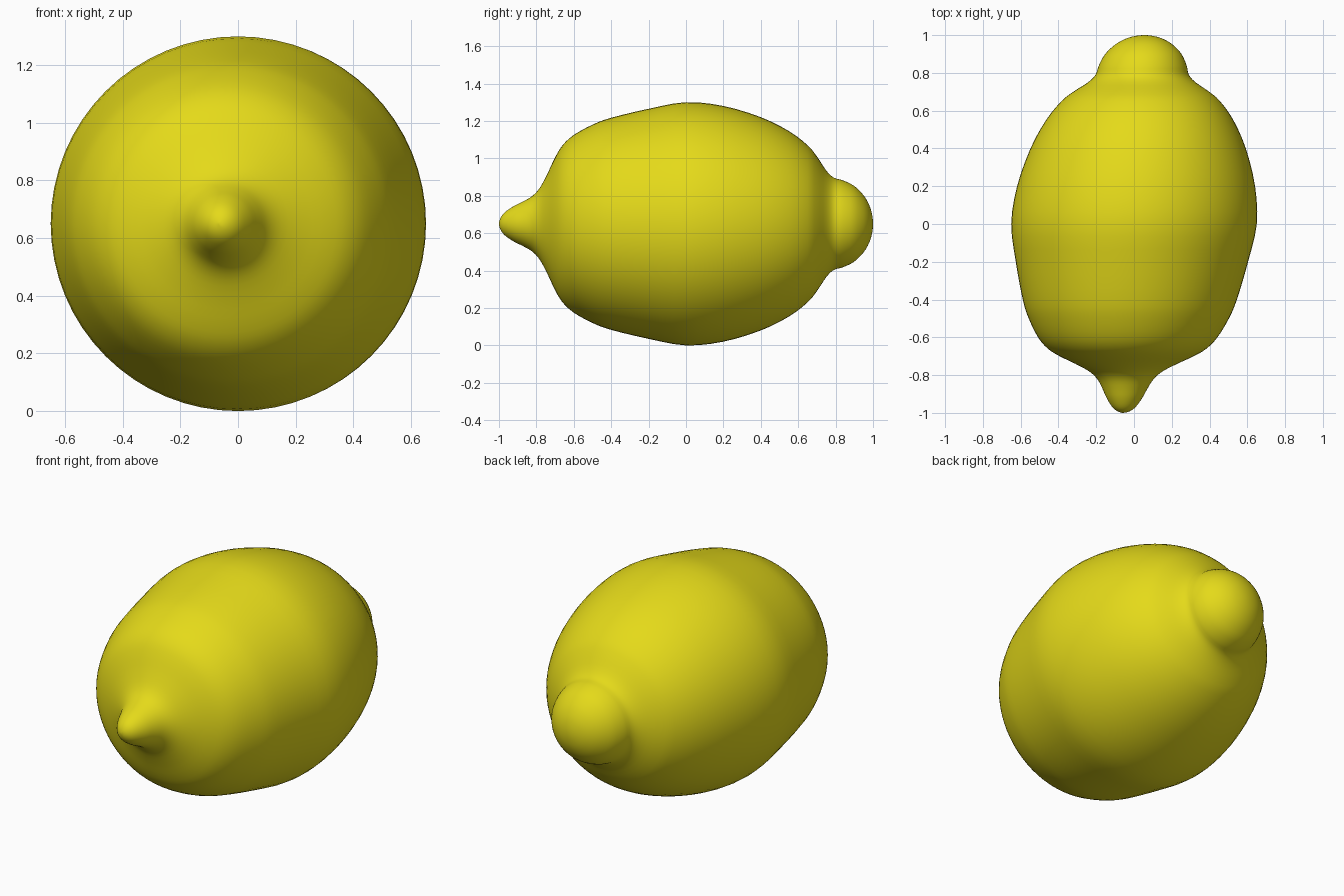
import bpy, bmesh, math

if "Cube" in bpy.data.objects:
    bpy.data.objects.remove(bpy.data.objects["Cube"])

# Lemon profile: (position along y, radius)
PROFILE = [(-1.0, 0.0), (-0.99, 0.035), (-0.965, 0.065), (-0.92, 0.095), (-0.87, 0.12),
           (-0.82, 0.15), (-0.78, 0.195), (-0.74, 0.27), (-0.70, 0.355), (-0.66, 0.42),
           (-0.60, 0.475), (-0.50, 0.53), (-0.40, 0.567), (-0.20, 0.615), (0.0, 0.65),
           (0.20, 0.63), (0.40, 0.57), (0.55, 0.496), (0.65, 0.42), (0.70, 0.36),
           (0.75, 0.285), (0.79, 0.247), (0.84, 0.232), (0.90, 0.202), (0.95, 0.152),
           (0.98, 0.10), (0.995, 0.05), (1.0, 0.0)]
SIDES = 64
STEPS = 3
CENTRE_Z = 0.65


def smooth_profile(pts):
    """Catmull-Rom curve through the profile points."""
    ends = [(pts[1][0], -pts[1][1])] + pts + [(pts[-2][0], -pts[-2][1])]
    out = []
    for i in range(1, len(ends) - 2):
        p0, p1, p2, p3 = ends[i - 1:i + 3]
        for s in range(STEPS):
            t = s / STEPS
            out.append(tuple(0.5 * (2 * b + (c - a) * t + (2 * a - 5 * b + 4 * c - d) * t * t
                                    + (3 * b - a - 3 * c + d) * t ** 3)
                             for a, b, c, d in zip(p0, p1, p2, p3)))
    return out[1:]


def offset_x(y):
    """The axis leans slightly, so the two tips sit off centre."""
    return 0.055 * y


# Body: rings swept along the leaning axis, closed with a pole at each tip
bm = bmesh.new()
rings = []
for y, r in smooth_profile(PROFILE):
    rings.append([bm.verts.new((offset_x(y) + r * math.cos(2 * math.pi * k / SIDES), y,
                                CENTRE_Z + r * math.sin(2 * math.pi * k / SIDES)))
                  for k in range(SIDES)])
front = bm.verts.new((offset_x(-1) - 0.01, -1, CENTRE_Z))
back = bm.verts.new((offset_x(1), 1, CENTRE_Z))
for k in range(SIDES):
    n = (k + 1) % SIDES
    bm.faces.new((front, rings[0][k], rings[0][n]))
    bm.faces.new((back, rings[-1][n], rings[-1][k]))
    for a, b in zip(rings, rings[1:]):
        bm.faces.new((a[k], b[k], b[n], a[n]))
bmesh.ops.recalc_face_normals(bm, faces=bm.faces)
for f in bm.faces:
    f.smooth = True

mesh = bpy.data.meshes.new("lemon")
bm.to_mesh(mesh)
bm.free()
lemon = bpy.data.objects.new("lemon", mesh)
bpy.context.collection.objects.link(lemon)

# Yellow peel
peel = bpy.data.materials.new("yellow_peel")
peel.diffuse_color = (0.78, 0.70, 0.01, 1)
peel.use_nodes = True
peel.node_tree.nodes["Principled BSDF"].inputs["Base Color"].default_value = peel.diffuse_color
mesh.materials.append(peel)
